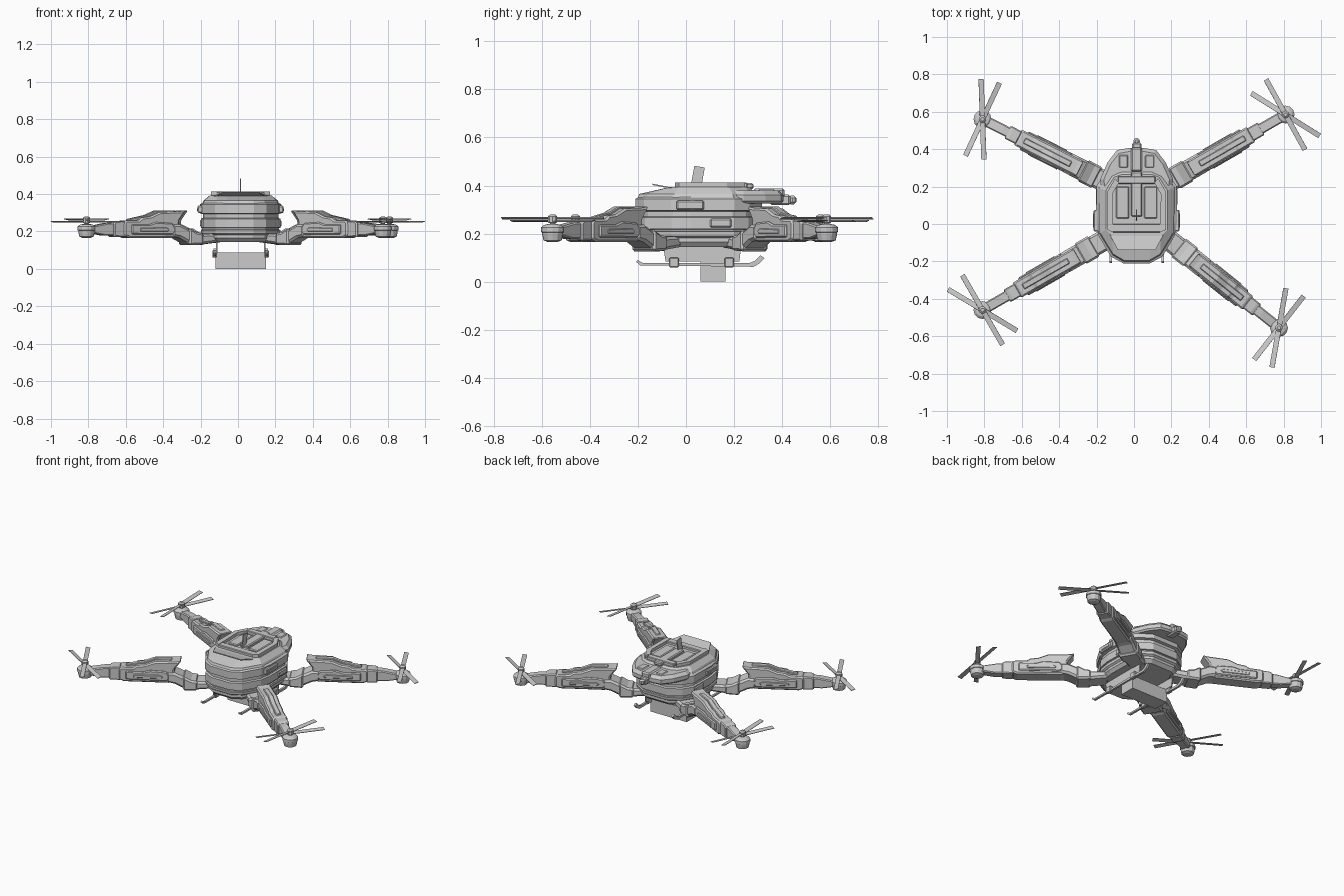
import bpy, bmesh, math
from mathutils import Matrix, Vector

CX = 0.014  # body centre line


def finish(name, bm, bevel=0.0, matrix=None):
    bmesh.ops.recalc_face_normals(bm, faces=bm.faces)
    me = bpy.data.meshes.new(name)
    bm.to_mesh(me)
    bm.free()
    ob = bpy.data.objects.new(name, me)
    bpy.context.collection.objects.link(ob)
    if matrix:
        ob.matrix_world = matrix
    if bevel:
        m = ob.modifiers.new("Bevel", 'BEVEL')
        m.width, m.segments = bevel, 1
    return ob


def skin(name, rings, bevel=0.0, matrix=None):
    """Closed solid through equal-sized rings of points."""
    bm = bmesh.new()
    vs = [[bm.verts.new(p) for p in r] for r in rings]
    n = len(rings[0])
    for a, b in zip(vs, vs[1:]):
        for i in range(n):
            bm.faces.new((a[i], a[(i + 1) % n], b[(i + 1) % n], b[i]))
    bm.faces.new(vs[0])
    bm.faces.new(vs[-1])
    return finish(name, bm, bevel, matrix)


def mirrored(half):
    return [(CX + x, y) for x, y in half] + [(CX - x, y) for x, y in reversed(half)]


def layers(name, outline, levels, cy=0.05):
    """Stack an outline at (z, scale) levels."""
    return skin(name, [[(CX + (x - CX) * s, cy + (y - cy) * s, z) for x, y in outline]
                       for z, s in levels])


def box(name, x, y, z, bevel=0.0, matrix=None):
    return skin(name, [[(x[0], y[0], k), (x[1], y[0], k), (x[1], y[1], k), (x[0], y[1], k)]
                       for k in z], bevel, matrix)


def side_cut(name, prof, hw, bevel=0.0, matrix=None):
    """Side profile (s, z) extruded to both sides of the local x-z plane."""
    return skin(name, [[(s, w, z) for s, z in prof] for w in (-hw, hw)], bevel, matrix)


def lathe(name, prof, n, matrix):
    return skin(name, [[(r * math.cos(2 * math.pi * i / n), r * math.sin(2 * math.pi * i / n), z)
                        for i in range(n)] for r, z in prof], 0, matrix)


def yz_plate(name, prof, x0, x1):
    return skin(name, [[(x, y, z) for y, z in prof] for x in (x0, x1)])


# Main hull with stacked bands and grooves
hull = mirrored([(0.07, -0.205), (0.135, -0.17), (0.2, -0.06), (0.213, 0.02),
                 (0.21, 0.2), (0.17, 0.26), (0.09, 0.31)])
layers("hull_base", hull, [(0.145, 0.86), (0.165, 0.94), (0.19, 0.94)])
layers("hull_bands", hull, [(0.18, 0.93), (0.19, 0.99), (0.208, 1.0), (0.21, 0.965), (0.218, 0.965),
                            (0.22, 1.0), (0.268, 1.0), (0.272, 0.95), (0.293, 0.95), (0.297, 1.02),
                            (0.345, 1.02), (0.352, 0.97)])

# Sloped upper cover and rear fairing
cover = mirrored([(0.07, -0.2), (0.13, -0.165), (0.2, -0.05), (0.205, 0.2), (0.15, 0.27), (0.09, 0.3)])
deck = mirrored([(0.08, -0.07), (0.13, -0.065), (0.165, -0.03), (0.165, 0.18), (0.12, 0.25), (0.08, 0.265)])
skin("upper_cover", [[(x, y, 0.35) for x, y in cover],
                     [(CX + (x - CX) * 0.97, y * 0.97, 0.365) for x, y in cover],
                     [(x, y, 0.393) for x, y in deck]])
layers("rear_fairing", mirrored([(0.19, 0.2), (0.195, 0.24), (0.155, 0.33), (0.105, 0.395), (0.05, 0.405)]),
       [(0.325, 0.95), (0.335, 1.0), (0.36, 1.0), (0.38, 0.9)], 0.22)

# Roof frame around the recessed bay
for sg in (-1, 1):
    pts = [(0.125, -0.045), (0.158, -0.03), (0.158, 0.17), (0.115, 0.245), (0.095, 0.22), (0.13, 0.16)]
    skin("roof_side_rail", [[(CX + sg * x, y, z) for x, y in pts] for z in (0.385, 0.413)])
    box("bay_panel", (CX + sg * 0.04, CX + sg * 0.11), (0.03, 0.2), (0.385, 0.402), 0.005)
    box("side_vent", (CX + sg * 0.195, CX + sg * 0.23), (-0.04, 0.075), (0.298, 0.338), 0.006)
    box("side_vent_slat", (CX + sg * 0.2, CX + sg * 0.233), (-0.02, 0.055), (0.31, 0.322))
    box("side_rib", (CX + sg * 0.18, CX + sg * 0.218), (0.1, 0.19), (0.225, 0.262), 0.006)
    box("rear_vent", (CX + sg * 0.045, CX + sg * 0.095), (0.3, 0.37), (0.365, 0.385), 0.006)
box("roof_front_rail", (CX - 0.13, CX + 0.13), (-0.045, 0.0), (0.385, 0.41), 0.004)
box("roof_rear_rail", (CX - 0.1, CX + 0.1), (0.215, 0.255), (0.385, 0.413), 0.004)
box("bay_spine", (CX - 0.03, CX + 0.03), (0.04, 0.28), (0.385, 0.41), 0.006)
skin("front_visor", [[(CX - w, y, z), (CX + w, y, z), (CX + w, y, z + 0.006), (CX - w, y, z + 0.006)]
                     for w, y, z in ((0.1, -0.14, 0.402), (0.15, -0.045, 0.383))])

# Antenna fin on the roof
yz_plate("antenna_fin", [(0.02, 0.4), (0.065, 0.4), (0.078, 0.475), (0.035, 0.482)], CX - 0.003, CX + 0.003)

# Rear sensor
box("sensor_mount", (CX - 0.03, CX + 0.03), (0.28, 0.41), (0.35, 0.388), 0.008)
box("sensor_body", (CX - 0.025, CX + 0.025), (0.35, 0.435), (0.318, 0.362), 0.008)
lathe("sensor_eye", [(0.008, -0.018), (0.018, -0.008), (0.018, 0.008), (0.008, 0.018)], 10,
      Matrix.Translation((CX, 0.442, 0.34)))

# Landing skids, side plates and struts
for sg in (-1, 1):
    x = CX + sg * 0.139
    yz_plate("skid", [(-0.208, 0.083), (-0.19, 0.068), (0.28, 0.062), (0.305, 0.075), (0.326, 0.098),
                      (0.31, 0.11), (0.285, 0.086), (0.265, 0.078), (-0.18, 0.078), (-0.2, 0.09)],
             x - 0.007, x + 0.007)
    x2 = CX + sg * 0.128
    yz_plate("skid_plate", [(-0.085, 0.085), (0.222, 0.085), (0.23, 0.15), (-0.095, 0.15)],
             x2 - 0.004, x2 + 0.004)
    for y in (-0.05, 0.18):
        box("skid_strut", (x - 0.012, x + 0.012), (y - 0.02, y + 0.02), (0.06, 0.1), 0.004)

# Hanging cargo box
box("cargo_box", (CX - 0.135, CX + 0.135), (0.06, 0.165), (0.0, 0.088))

# Arms: motor x, y, inward direction slope, two blade angles
arms = [("rear_left", -0.81, 0.56, 0.51, (92, 65)),
        ("rear_right", 0.81, 0.585, 0.575, (119, 148)),
        ("front_left", -0.81, -0.46, 0.574, (120, 149)),
        ("front_right", 0.775, -0.555, 0.8, (80, 52))]
shell = [(0.21, 0.178), (0.24, 0.166), (0.52, 0.166), (0.555, 0.2), (0.545, 0.255), (0.59, 0.314),
         (0.56, 0.308), (0.43, 0.304), (0.37, 0.28), (0.32, 0.274), (0.3, 0.26), (0.22, 0.258), (0.21, 0.245)]
link = [(0.5, 0.175), (0.55, 0.165), (0.62, 0.13), (0.67, 0.13), (0.8, 0.145), (0.8, 0.19),
        (0.66, 0.185), (0.6, 0.215), (0.55, 0.238), (0.5, 0.238)]
for name, mx, my, slope, angles in arms:
    inward = math.atan2(-math.copysign(slope, my), -math.copysign(1, mx))
    place = Matrix.Translation((mx, my, 0))
    m = place @ Matrix.Rotation(inward, 4, 'Z')

    def part(kind, prof, hw, bevel=0.006):
        side_cut(f"{name}_{kind}", prof, hw, bevel, m)

    # Arm segments from tip to hull
    part("outer_rod", [(0.03, 0.19), (0.1, 0.178), (0.24, 0.176), (0.24, 0.25), (0.12, 0.246), (0.03, 0.23)], 0.028)
    part("rod_collar", [(0.15, 0.172), (0.22, 0.17), (0.22, 0.257), (0.165, 0.255), (0.15, 0.245)], 0.038)
    part("shell", shell, 0.046, 0.01)
    part("shell_panel", [(0.25, 0.185), (0.5, 0.182), (0.525, 0.205), (0.5, 0.245), (0.4, 0.25),
                         (0.36, 0.238), (0.25, 0.238)], 0.055)
    part("shell_slot", [(0.3, 0.2), (0.47, 0.2), (0.48, 0.21), (0.46, 0.222), (0.3, 0.218)], 0.059, 0.003)
    part("top_ridge", [(0.25, 0.25), (0.36, 0.26), (0.44, 0.29), (0.53, 0.29), (0.53, 0.312),
                       (0.42, 0.312), (0.36, 0.288), (0.25, 0.266)], 0.016, 0.004)
    part("hull_link", link, 0.056, 0.012)
    part("elbow_cuff", [(0.6, 0.126), (0.69, 0.13), (0.69, 0.19), (0.65, 0.195), (0.6, 0.222)], 0.063, 0.01)

    # Motor pod and hub
    lathe(f"{name}_motor", [(0.022, 0.166), (0.038, 0.172), (0.043, 0.195), (0.044, 0.205), (0.048, 0.207),
                            (0.048, 0.226), (0.036, 0.236), (0.018, 0.24)], 12, place)
    lathe(f"{name}_hub", [(0.012, 0.235), (0.012, 0.244), (0.02, 0.246), (0.02, 0.272), (0.01, 0.28)], 10, place)

    # Two crossed propellers, each half pitched the opposite way
    for a, z in zip(angles, (0.264, 0.252)):
        for turn in (0, 180):
            pitch = Matrix.Rotation(math.radians(a + turn), 4, 'Z') @ Matrix.Rotation(math.radians(12), 4, 'X')
            box(f"{name}_blade", (0.0, 0.215), (-0.014, 0.014), (-0.0015, 0.0015), 0,
                place @ Matrix.Translation((0, 0, z)) @ pitch)
